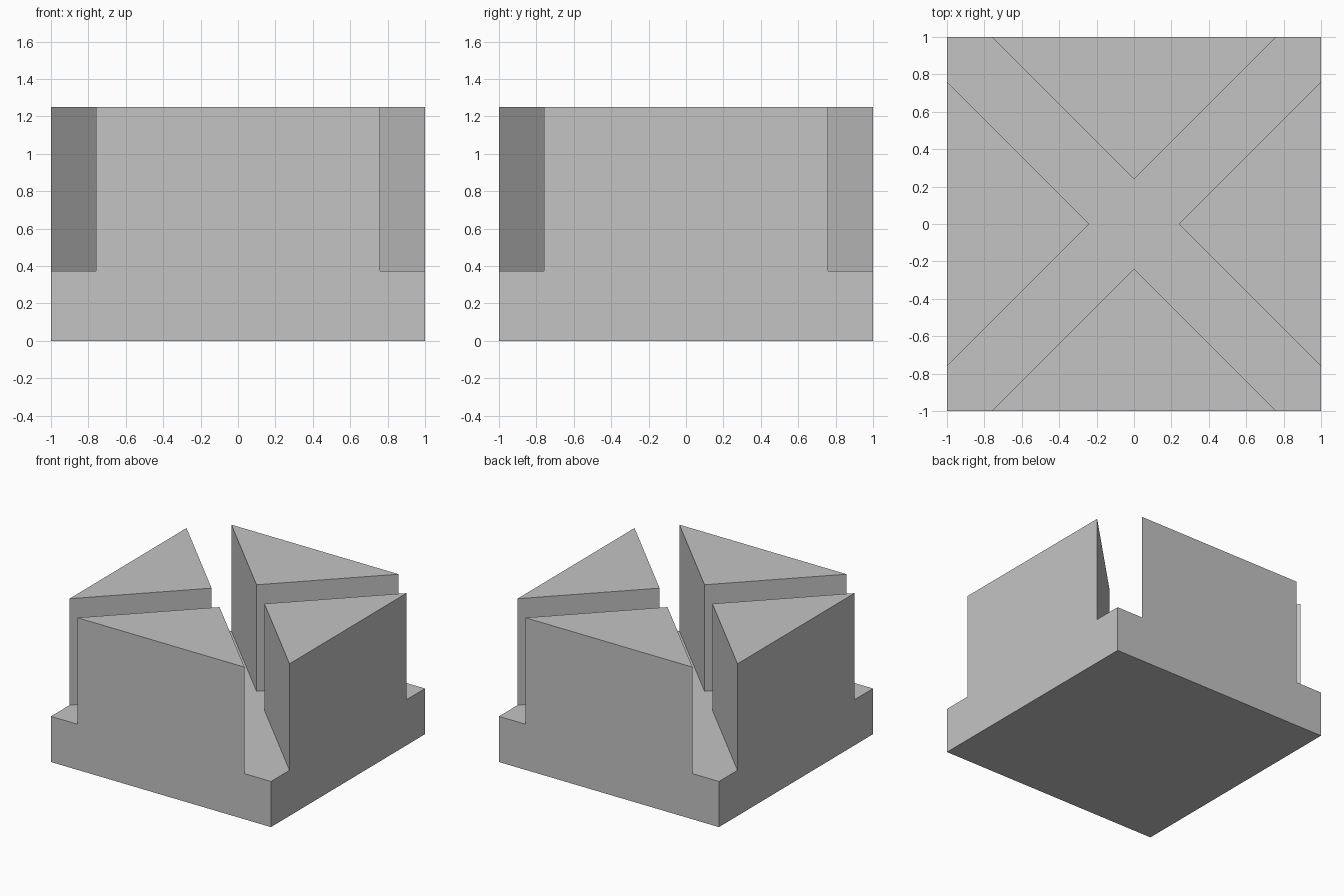
import bpy
import bmesh
from math import radians
from mathutils import Matrix, Vector

cube = bpy.data.objects.get("Cube")
if cube:
    bpy.data.objects.remove(cube, do_unlink=True)

HALF = 1.0        # half width of the block
SLOT = 0.24       # offset of the diagonal slots along each axis
BASE_H = 0.375    # height of the slot floor
TOP_H = 1.25      # full height

# Plain grey material
grey = bpy.data.materials.new("plain grey")
grey.use_nodes = True
colour = (0.55, 0.55, 0.55, 1.0)
grey.diffuse_color = colour
grey.node_tree.nodes["Principled BSDF"].inputs["Base Color"].default_value = colour

bm = bmesh.new()

# Plan: four triangular blocks around a cross-shaped slot floor
blocks, cross_outline = [], []
for i in range(4):
    turn = Matrix.Rotation(radians(90 * i), 3, "Z")
    edge = HALF - SLOT
    corner, start, tip, end = [
        bm.verts.new(turn @ Vector((x, y, 0)))
        for x, y in ((-HALF, -HALF), (-edge, -HALF), (0, -SLOT), (edge, -HALF))
    ]
    blocks.append(bm.faces.new((start, end, tip)))
    cross_outline += [corner, start, tip, end]
bm.faces.new(cross_outline)


def raise_faces(faces, height):
    """Extrude a region upwards and return its new top faces."""
    result = bmesh.ops.extrude_face_region(bm, geom=faces)["geom"]
    verts = [g for g in result if isinstance(g, bmesh.types.BMVert)]
    bmesh.ops.translate(bm, verts=verts, vec=(0, 0, height))
    return [g for g in result if isinstance(g, bmesh.types.BMFace)]


# Square base, then the four blocks standing on it
bottom = bm.faces[:]
tops = raise_faces(bottom, BASE_H)
triangles = [f for f in tops if len(f.verts) == 3]
raise_faces(triangles, TOP_H - BASE_H)

# Close the underside if the extrusion removed it
open_edges = [e for e in bm.edges if e.is_boundary]
if open_edges:
    bmesh.ops.holes_fill(bm, edges=open_edges)

# Clean flat surfaces
bmesh.ops.recalc_face_normals(bm, faces=bm.faces[:])
bmesh.ops.dissolve_limit(bm, angle_limit=radians(1),
                         verts=bm.verts[:], edges=bm.edges[:])
bmesh.ops.recalc_face_normals(bm, faces=bm.faces[:])

mesh = bpy.data.meshes.new("slotted_block")
bm.to_mesh(mesh)
bm.free()
mesh.materials.append(grey)
block = bpy.data.objects.new("slotted_block", mesh)
bpy.context.collection.objects.link(block)
